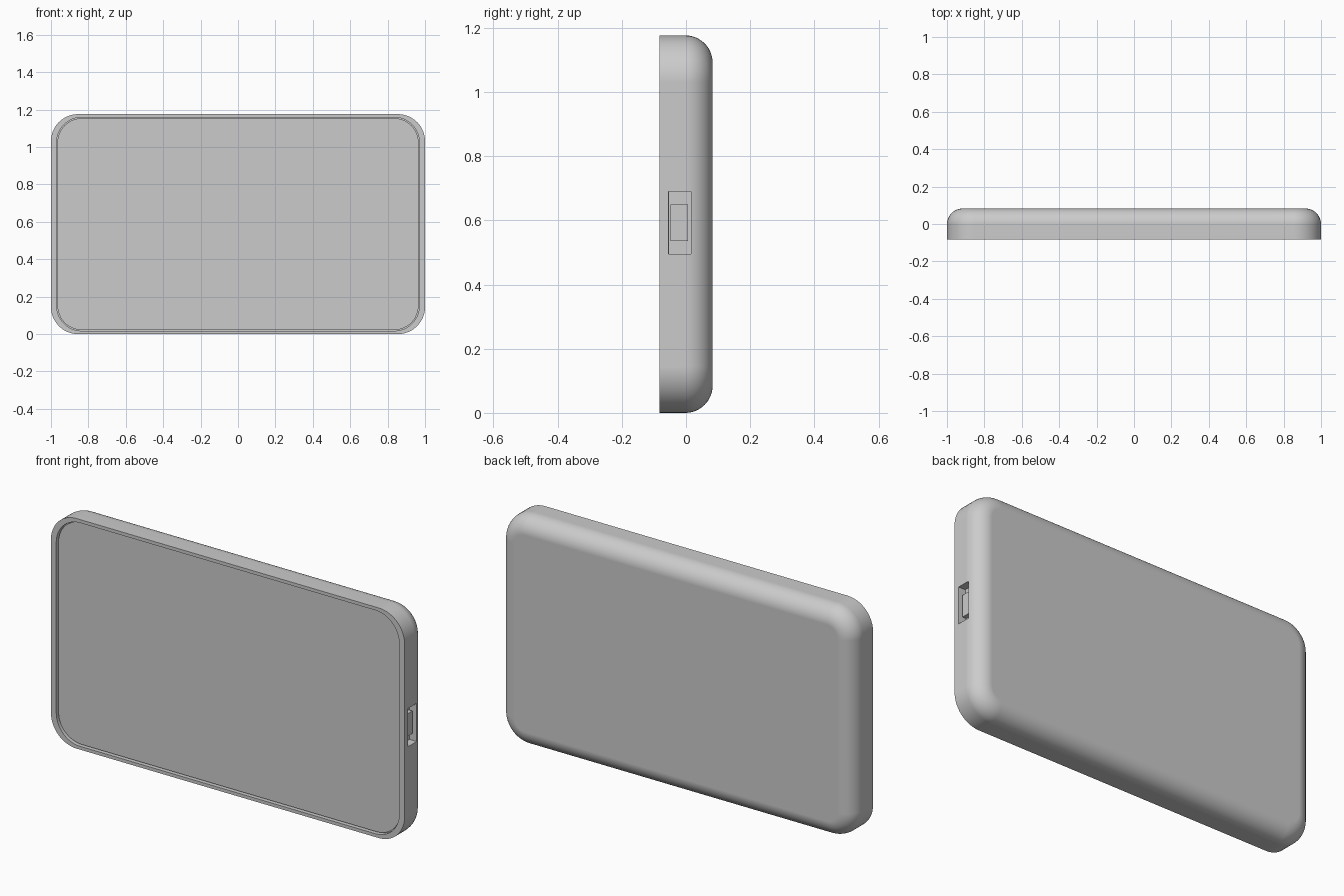
import bpy, bmesh, math

if "Cube" in bpy.data.objects:
    bpy.data.objects.remove(bpy.data.objects["Cube"])

W, H, D = 1.0, 1.176, 0.083      # half width, height, half depth
CORNER, EDGE = 0.145, 0.085      # outline corner radius, back edge radius


def outline(inset_x, inset_z, radius, y, steps=12):
    """Rounded rectangle loop in the XZ plane at depth y."""
    hx, hz = W - inset_x, H / 2 - inset_z
    pts = []
    for q, (sx, sz) in enumerate([(1, 1), (-1, 1), (-1, -1), (1, -1)]):
        for i in range(steps + 1):
            a = math.pi / 2 * (q + i / steps)
            pts.append((sx * (hx - radius) + radius * math.cos(a), y,
                        H / 2 + sz * (hz - radius) + radius * math.sin(a)))
    return pts


def loft(name, loops):
    """Skin consecutive loops and cap both ends."""
    bm = bmesh.new()
    rings = [[bm.verts.new(p) for p in loop] for loop in loops]
    n = len(rings[0])
    for a, b in zip(rings, rings[1:]):
        for i in range(n):
            j = (i + 1) % n
            bm.faces.new((a[i], a[j], b[j], b[i]))
    bm.faces.new(rings[0])
    bm.faces.new(rings[-1])
    bmesh.ops.recalc_face_normals(bm, faces=bm.faces)
    mesh = bpy.data.meshes.new(name)
    bm.to_mesh(mesh)
    bm.free()
    obj = bpy.data.objects.new(name, mesh)
    bpy.context.collection.objects.link(obj)
    return obj


def box(name, x, y, z):
    """Box from (min, max) ranges."""
    return loft(name, [[(xx, y[0], z[0]), (xx, y[1], z[0]),
                        (xx, y[1], z[1]), (xx, y[0], z[1])] for xx in x])


def activate(obj):
    bpy.ops.object.select_all(action='DESELECT')
    obj.select_set(True)
    bpy.context.view_layer.objects.active = obj


# Casing: recessed front, straight sides, rounded back edge
loops = [outline(0.03, 0.017, 0.135, -D + 0.024),
         outline(0.03, 0.017, 0.135, -D),
         outline(0, 0, CORNER, -D)]
for k in range(13):
    a = math.pi / 2 * k / 12
    s = EDGE * (1 - math.cos(a))
    loops.append(outline(s, s, CORNER - s, D - EDGE + EDGE * math.sin(a)))
casing = loft("casing", loops)

# Port opening in the right side
cutter = box("port_cutter", (0.96, 1.1), (-0.055, 0.015), (0.495, 0.69))
cutter.hide_render = True
activate(casing)
mod = casing.modifiers.new("port", 'BOOLEAN')
mod.operation = 'DIFFERENCE'
mod.solver = 'EXACT'
mod.object = cutter
bpy.ops.object.modifier_apply(modifier=mod.name)
bpy.data.objects.remove(cutter)

# Tongue inside the port
box("port_tongue", (0.955, 0.982), (-0.048, 0.006), (0.535, 0.65))

# Screen panel sitting in the recess with a narrow gap around it
screen = loft("screen", [outline(0.035, 0.022, 0.13, -D + 0.03),
                         outline(0.035, 0.022, 0.13, -D + 0.012)])

# Smooth shading with crisp edges
for obj in (casing, screen):
    activate(obj)
    bpy.ops.object.shade_smooth_by_angle(angle=math.radians(30))
wn = casing.modifiers.new("weighted_normals", 'WEIGHTED_NORMAL')
wn.keep_sharp = True
